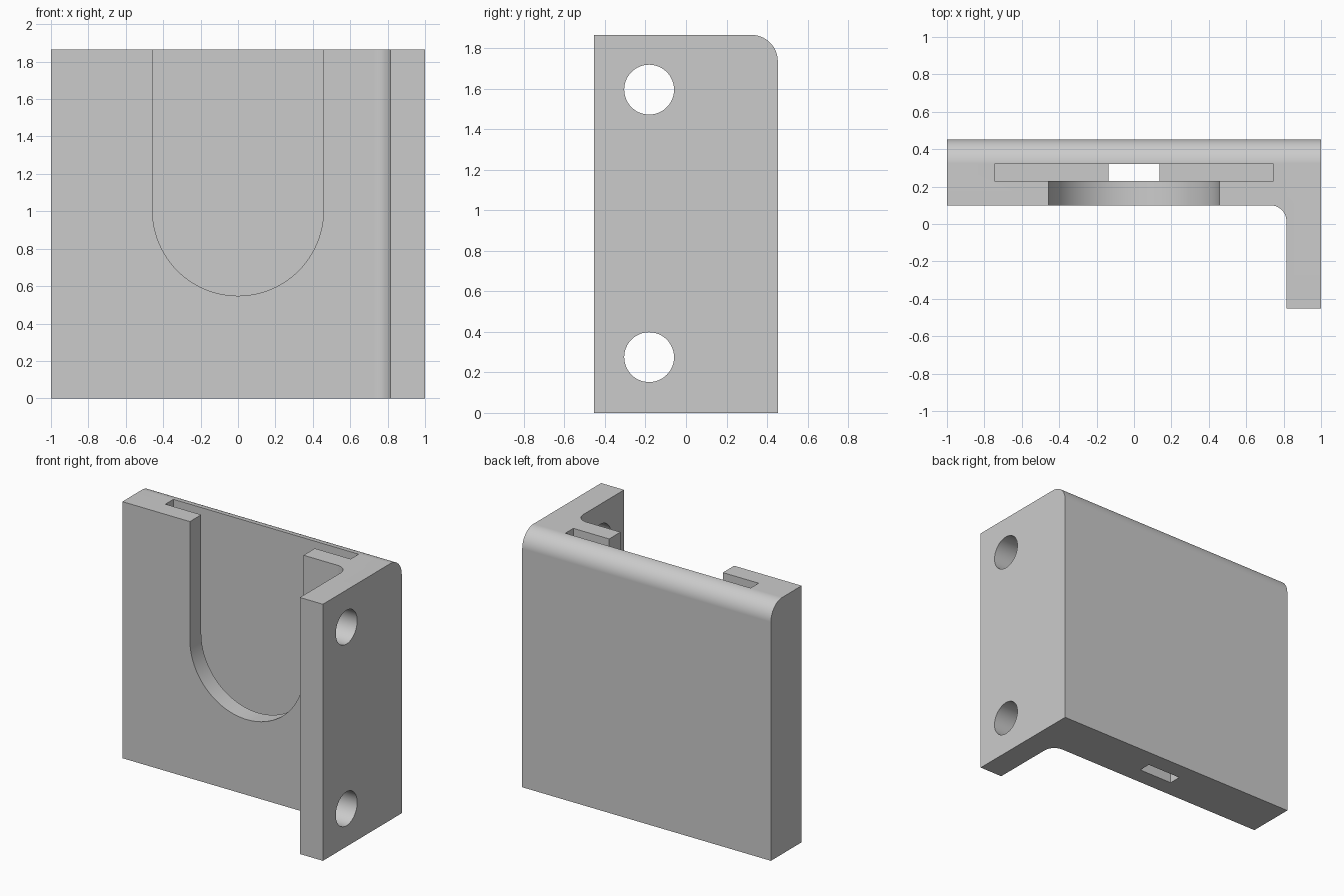
import bpy, bmesh
from math import sin, cos, pi, radians
from mathutils import Vector

cube = bpy.data.objects.get("Cube")
if cube:
    bpy.data.objects.remove(cube, do_unlink=True)

HEIGHT, DEPTH, FRONT = 1.865, 0.453, 0.10

grey = bpy.data.materials.new("light_grey")
grey.use_nodes = True
grey.diffuse_color = (0.6, 0.6, 0.6, 1)
for node in grey.node_tree.nodes:
    if node.type == 'BSDF_PRINCIPLED':
        node.inputs["Base Color"].default_value = grey.diffuse_color


def arc(cx, cy, r, start, end, steps):
    angles = [radians(start + (end - start) * i / steps) for i in range(steps + 1)]
    return [(cx + r * cos(a), cy + r * sin(a)) for a in angles]


def prism(name, profile, to_3d, low, high):
    """Extrude a closed 2D profile from low to high along the remaining axis."""
    bm = bmesh.new()
    face = bm.faces.new([bm.verts.new(to_3d(u, v, low)) for u, v in profile])
    shift = Vector(to_3d(0, 0, high)) - Vector(to_3d(0, 0, low))
    grown = bmesh.ops.extrude_face_region(bm, geom=[face])
    verts = [g for g in grown["geom"] if isinstance(g, bmesh.types.BMVert)]
    bmesh.ops.translate(bm, verts=verts, vec=shift)
    bmesh.ops.recalc_face_normals(bm, faces=bm.faces)
    mesh = bpy.data.meshes.new(name)
    bm.to_mesh(mesh)
    bm.free()
    mesh.materials.append(grey)
    obj = bpy.data.objects.new(name, mesh)
    bpy.context.collection.objects.link(obj)
    return obj


def rect(u0, u1, v0, v1):
    return [(u0, v0), (u1, v0), (u1, v1), (u0, v1)]


def along_x(u, v, w): return (w, u, v)
def along_y(u, v, w): return (u, w, v)
def along_z(u, v, w): return (u, v, w)


# L-shaped body with a filleted inner corner
outline = [(-1, DEPTH), (-1, FRONT)]
outline += arc(0.73, FRONT - 0.085, 0.085, 90, 0, 12)
outline += [(0.815, -DEPTH), (1, -DEPTH), (1, DEPTH)]
bracket = prism("holder_bracket", outline, along_z, 0, HEIGHT)

# Rounded top edge at the back
bm = bmesh.new()
bm.from_mesh(bracket.data)
back_top = [e for e in bm.edges
            if all(v.co.y > DEPTH - 0.01 and v.co.z > HEIGHT - 0.01 for v in e.verts)]
bmesh.ops.bevel(bm, geom=back_top, offset=0.13, segments=14, profile=0.5, affect='EDGES')
bm.to_mesh(bracket.data)
bm.free()

# Cutters: card slot, drain opening, U window and two screw holes
window = [(-0.457, 2)] + arc(0, 1.005, 0.457, 180, 360, 48) + [(0.457, 2)]
cutters = [
    prism("slot_cutter", rect(-0.745, 0.745, 0.23, 0.322), along_z, 0.255, 2),
    prism("drain_cutter", rect(-0.137, 0.137, 0.23, 0.322), along_z, -0.1, 0.4),
    prism("window_cutter", window, along_y, 0, 0.28),
]
for z in (0.275, 1.595):
    circle = arc(-0.182, z, 0.123, 0, 360, 48)[:-1]
    cutters.append(prism("screw_hole_cutter", circle, along_x, 0.7, 1.1))

bpy.ops.object.select_all(action='DESELECT')
bpy.context.view_layer.objects.active = bracket
bracket.select_set(True)
for cutter in cutters:
    cutter.hide_render = True
    mod = bracket.modifiers.new("cut", 'BOOLEAN')
    mod.operation = 'DIFFERENCE'
    mod.solver = 'EXACT'
    mod.object = cutter
    bpy.ops.object.modifier_apply(modifier=mod.name)
    bpy.data.objects.remove(cutter, do_unlink=True)

# Smooth curves, crisp edges, flat large faces
bpy.ops.object.shade_smooth_by_angle(angle=radians(30))
weighted = bracket.modifiers.new("weighted_normals", 'WEIGHTED_NORMAL')
weighted.keep_sharp = True
